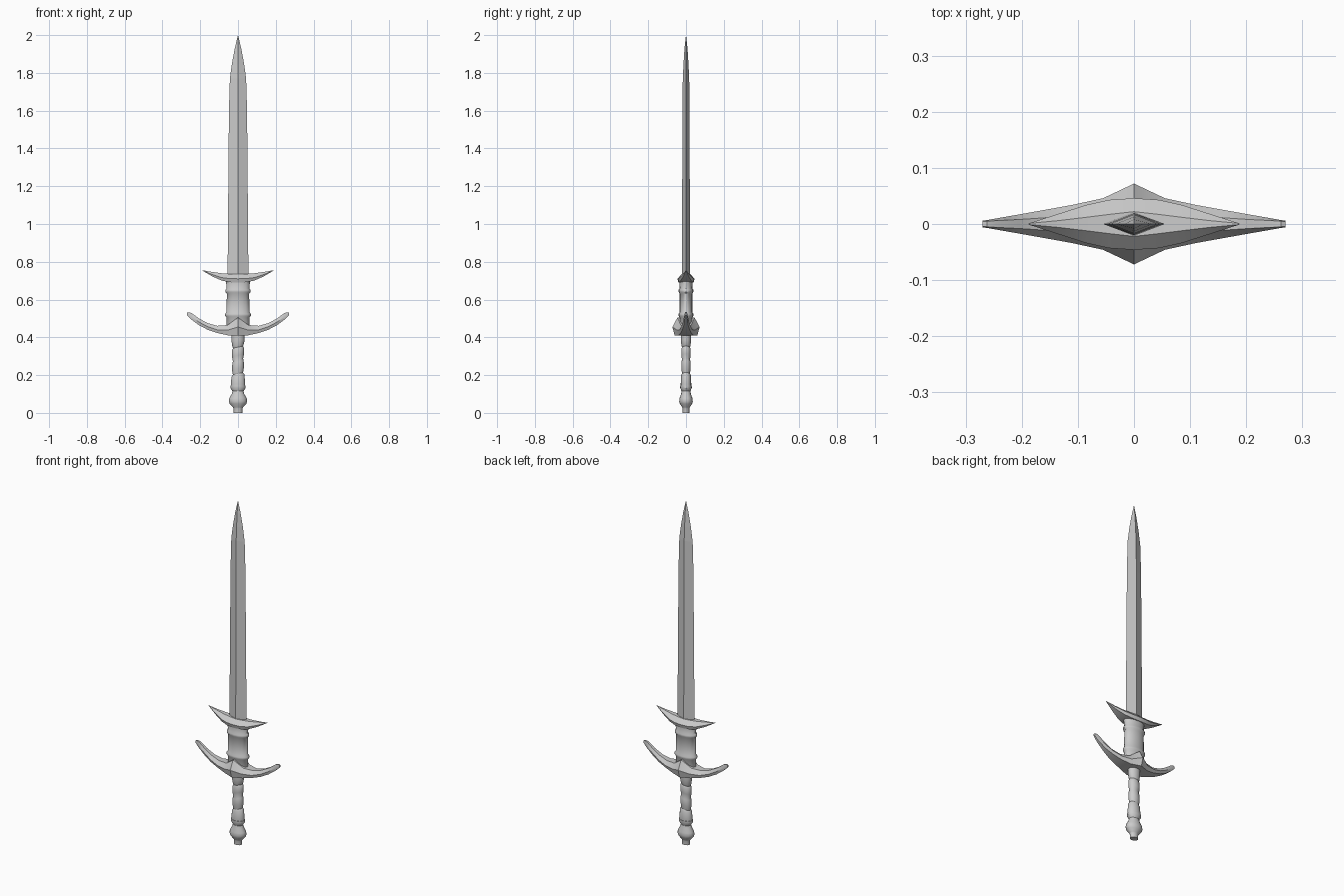
import bpy
import bmesh
import math


def loft(name, rings, smooth=30):
    """Skin a list of equal-length point rings into a closed object."""
    bm = bmesh.new()
    loops = [[bm.verts.new(p) for p in ring] for ring in rings]
    n = len(loops[0])
    for a, b in zip(loops, loops[1:]):
        for i in range(n):
            j = (i + 1) % n
            bm.faces.new((a[i], a[j], b[j], b[i]))
    bm.faces.new(loops[0])
    bm.faces.new(loops[-1])
    bmesh.ops.remove_doubles(bm, verts=bm.verts, dist=0.0001)
    bmesh.ops.recalc_face_normals(bm, faces=bm.faces)
    mesh = bpy.data.meshes.new(name)
    bm.to_mesh(mesh)
    bm.free()
    obj = bpy.data.objects.new(name, mesh)
    bpy.context.collection.objects.link(obj)
    bpy.context.view_layer.objects.active = obj
    obj.select_set(True)
    if smooth:
        bpy.ops.object.shade_smooth_by_angle(angle=math.radians(smooth))
    obj.select_set(False)
    return obj


def oval(z, rx, ry, tilt=0.0, n=16):
    """Horizontal oval ring, optionally slanted along x."""
    angles = [2 * math.pi * i / n for i in range(n)]
    return [(rx * math.cos(a), ry * math.sin(a), z + tilt * rx * math.cos(a))
            for a in angles]


def bar_section(x, zb, zm, zt, yb, ym, yt):
    """Six-sided guard section: bottom, widest and top heights and depths."""
    half = [(yb, zb), (ym, zm), (yt, zt)]
    return [(x, y, z) for y, z in half] + [(x, -y, z) for y, z in reversed(half)]


def guard(name, half, smooth):
    """Mirror half a guard's stations across x = 0 and skin them."""
    left = [(-s[0], *s[1:]) for s in reversed(half[1:])]
    return loft(name, [bar_section(*s) for s in left + half], smooth)


# Blade with a diamond cross-section
blade = [(0.68, 0.055, 0.021), (0.75, 0.055, 0.021), (1.6, 0.048, 0.019),
         (1.77, 0.043, 0.017), (1.85, 0.032, 0.013), (1.93, 0.017, 0.008),
         (2.0, 0.0002, 0.0002)]
loft("blade", [oval(z, w, t, n=4) for z, w, t in blade], 0)

# Upper crescent guard
guard("upper_guard", [
    (0.0, 0.69, 0.71, 0.735, 0.040, 0.046, 0.022),
    (0.045, 0.692, 0.711, 0.736, 0.037, 0.043, 0.017),
    (0.085, 0.700, 0.716, 0.739, 0.028, 0.034, 0.012),
    (0.135, 0.722, 0.732, 0.746, 0.014, 0.018, 0.006),
    (0.188, 0.753, 0.754, 0.755, 0.001, 0.001, 0.001)], 25)

# Oval collar between the guards, with two raised rings
collar = [(0.43, 0.061, 0.034), (0.505, 0.061, 0.034), (0.513, 0.068, 0.039),
          (0.524, 0.068, 0.039), (0.532, 0.061, 0.034), (0.632, 0.059, 0.034),
          (0.640, 0.067, 0.039), (0.651, 0.067, 0.039), (0.659, 0.060, 0.034),
          (0.70, 0.064, 0.036)]
loft("collar", [oval(*c) for c in collar], 40)

# Lower curved crossguard with a pointed central boss
guard("lower_guard", [
    (0.0, 0.41, 0.455, 0.505, 0.060, 0.072, 0.045),
    (0.055, 0.411, 0.438, 0.465, 0.040, 0.046, 0.028),
    (0.11, 0.423, 0.440, 0.461, 0.028, 0.034, 0.017),
    (0.16, 0.440, 0.456, 0.475, 0.020, 0.025, 0.011),
    (0.205, 0.463, 0.480, 0.499, 0.012, 0.017, 0.008),
    (0.245, 0.493, 0.509, 0.528, 0.007, 0.010, 0.006),
    (0.262, 0.509, 0.521, 0.533, 0.005, 0.007, 0.005),
    (0.27, 0.518, 0.524, 0.530, 0.004, 0.006, 0.004)], 35)

# Grip with slanted swelling bands
grip = [(0.42, 0.034, 0.027, 0.0), (0.385, 0.035, 0.027, 0.0),
        (0.357, 0.030, 0.024, 0.15), (0.348, 0.026, 0.021, 0.2),
        (0.338, 0.032, 0.025, 0.2), (0.305, 0.032, 0.025, 0.25),
        (0.280, 0.027, 0.021, 0.25), (0.270, 0.030, 0.025, 0.25),
        (0.235, 0.032, 0.025, 0.25), (0.208, 0.027, 0.021, 0.2),
        (0.198, 0.034, 0.026, 0.2), (0.155, 0.038, 0.028, 0.0),
        (0.135, 0.038, 0.028, 0.0)]
loft("grip", [oval(*g) for g in grip], 35)

# Pommel bulb and end stub
pommel = [(0.145, 0.040, 0.030), (0.133, 0.041, 0.031), (0.115, 0.029, 0.023),
          (0.100, 0.033, 0.026), (0.078, 0.046, 0.034), (0.062, 0.049, 0.036),
          (0.048, 0.044, 0.033), (0.030, 0.027, 0.020), (0.024, 0.024, 0.018),
          (0.0, 0.023, 0.018)]
loft("pommel", [oval(*p) for p in pommel], 35)
